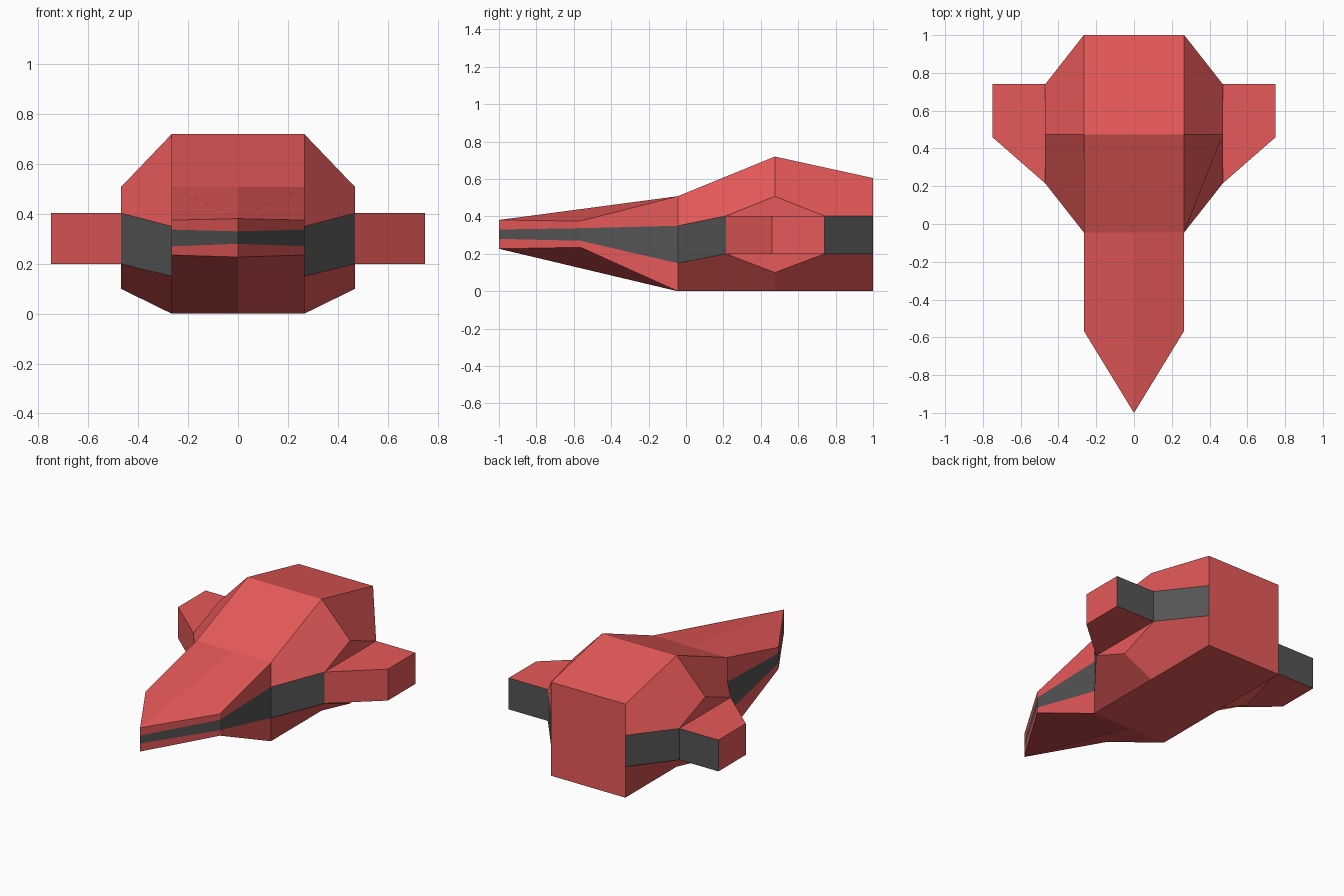
import bpy

old = bpy.data.objects.get("Cube")
if old:
    bpy.data.objects.remove(old, do_unlink=True)


def make_material(name, colour):
    mat = bpy.data.materials.new(name)
    mat.use_nodes = True
    mat.diffuse_color = colour
    mat.node_tree.nodes["Principled BSDF"].inputs["Base Color"].default_value = colour
    return mat


MATERIALS = [make_material("hull red", (0.8, 0.1, 0.1, 1)),
             make_material("stripe grey", (0.09, 0.09, 0.09, 1))]
RED, GREY = 0, 1


def build(name, faces, sides=(1, -1)):
    """Make a flat-shaded object from (corners, colour) faces, once per side."""
    points, polys, colours = {}, [], []
    for s in sides:
        for corners, colour in faces:
            loop = [points.setdefault((x * s, y, z), len(points)) for x, y, z in corners]
            polys.append(loop if s > 0 else loop[:1] + loop[:0:-1])
            colours.append(colour)
    mesh = bpy.data.meshes.new(name)
    mesh.from_pydata(list(points), [], polys)
    for mat in MATERIALS:
        mesh.materials.append(mat)
    for poly, colour in zip(mesh.polygons, colours):
        poly.material_index = colour
    mesh.update()
    obj = bpy.data.objects.new(name, mesh)
    bpy.context.collection.objects.link(obj)
    return obj


def column(x, y, *heights):
    return [(x, y, z) for z in heights]


def wall(a, b, colours):
    """Stack of quads between two columns of points."""
    return [([a[i], b[i], b[i + 1], a[i + 1]], c) for i, c in enumerate(colours)]


def centre(p):
    return (0, p[1], p[2])


# Columns of points: bottom, stripe bottom, stripe top, top
tip = column(0, -1, .227, .28, .33, .381)
shoulder = column(.266, -.565, .235, .27, .337, .375)
front = column(.266, -.044, 0, .15, .35, .508)
middle = column(.266, .475, 0, .72)
rear = column(.266, 1, 0, .2, .403, .605)
root_front = column(.47, .215, .2, .403)
root_peak = column(.47, .475, .1, .507)
root_rear = column(.47, .74, .2, .403)
wing_front = column(.75, .46, .2, .403)
wing_rear = column(.75, .74, .2, .403)

# Pointed nose with the grey stripe around it, hollowed underneath
bands = (RED, GREY, RED)
nose = wall(tip, shoulder, bands) + wall(shoulder, front, bands)
nose += [([tip[-1], shoulder[-1], front[-1], centre(front[-1])], RED),
         ([shoulder[0], tip[0], centre(front[0]), front[0]], RED)]
build("nose", nose)

# Main hull: roof, belly and back
hull = []
for a, b in ((front, middle), (middle, rear)):
    hull.append(([centre(a[-1]), a[-1], b[-1], centre(b[-1])], RED))
    hull.append(([centre(a[0]), centre(b[0]), b[0], a[0]], RED))
hull.append(([rear[0], centre(rear[0]), centre(rear[-1]), rear[-1]], RED))

# Angled cheeks above and below the stripe; the first corner sets the folds
hull += [
    ([root_front[1], root_peak[1], middle[1], front[3], front[2]], RED),
    ([rear[2], rear[3], middle[1], root_peak[1], root_rear[1]], RED),
    ([root_front[1], root_rear[1], root_peak[1]], RED),
    ([front[0], middle[0], root_peak[0], root_front[0], front[1]], RED),
    ([rear[0], rear[1], root_rear[0], root_peak[0], middle[0]], RED),
    ([root_peak[0], root_rear[0], root_front[0]], RED)]

# Grey stripe ahead of and behind the wings
hull += wall(front[1:3], root_front, [GREY]) + wall(root_rear, rear[1:3], [GREY])
build("hull", hull)

# Stub wings with grey rear faces
wing = (wall(root_front, wing_front, [RED]) + wall(wing_front, wing_rear, [RED])
        + wall(wing_rear, root_rear, [GREY]))
outline = (root_front, wing_front, wing_rear, root_rear)
wing += [([c[1] for c in outline], RED), ([c[0] for c in reversed(outline)], RED)]
build("left_wing", wing, (1,))
build("right_wing", wing, (-1,))
